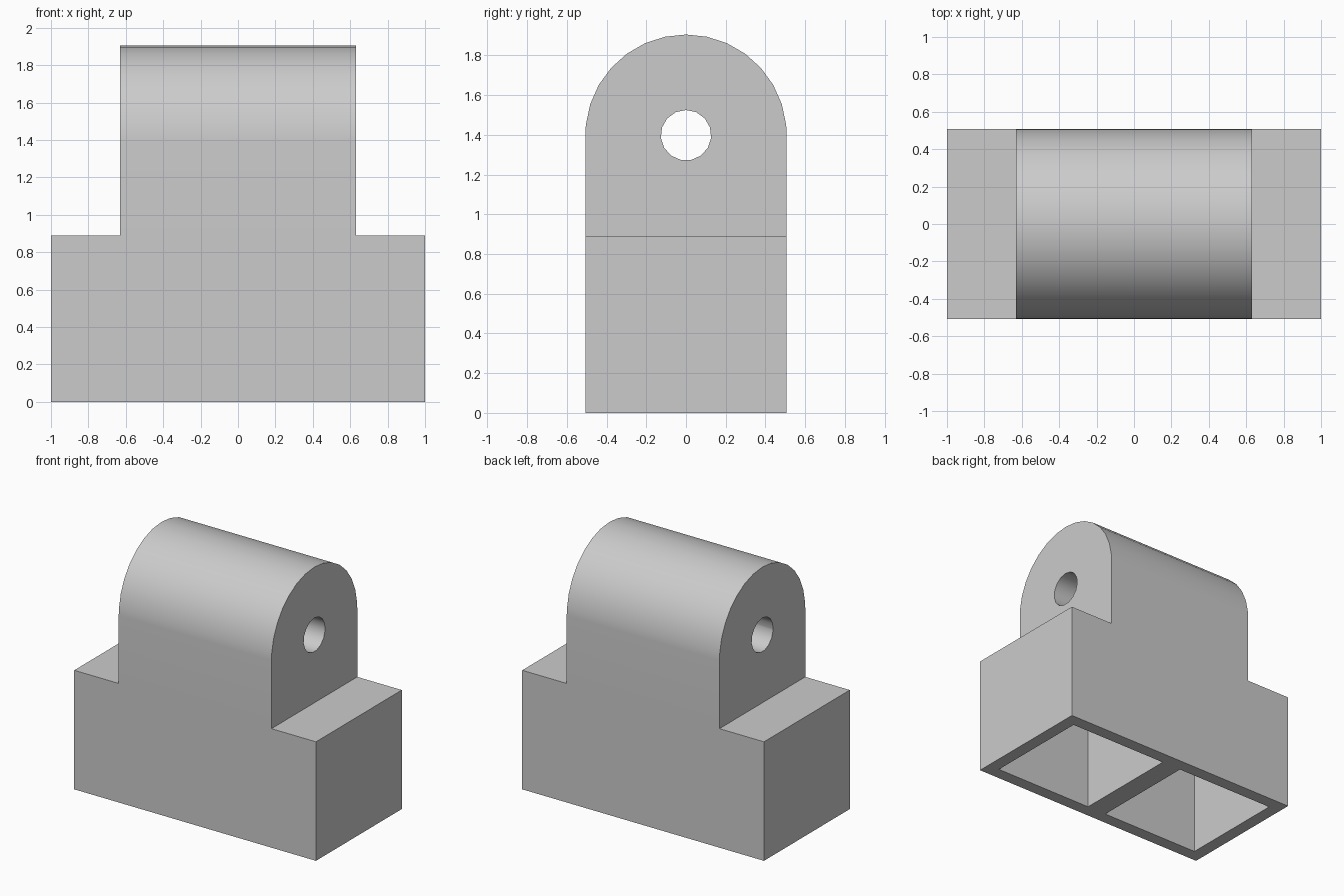
import bpy
import bmesh
from math import sin, cos, radians

default = bpy.data.objects.get("Cube")
if default:
    bpy.data.objects.remove(default, do_unlink=True)

HALF_DEPTH = 0.507     # half of the y size, also the lug radius
BASE_TOP = 0.89
LUG_HALF = 0.632
AXIS_Z = 1.398         # height of the pin hole axis
WALL = 0.095

grey = bpy.data.materials.new("plain grey")
grey.use_nodes = True
colour = (0.6, 0.6, 0.6, 1)
grey.diffuse_color = colour
grey.node_tree.nodes["Principled BSDF"].inputs["Base Color"].default_value = colour


def prism(name, outline, x0, x1):
    """Extrude a (y, z) outline along x."""
    bm = bmesh.new()
    face = bm.faces.new([bm.verts.new((x0, y, z)) for y, z in outline])
    side = bmesh.ops.extrude_face_region(bm, geom=[face])["geom"]
    verts = [v for v in side if isinstance(v, bmesh.types.BMVert)]
    bmesh.ops.translate(bm, verts=verts, vec=(x1 - x0, 0, 0))
    bmesh.ops.recalc_face_normals(bm, faces=bm.faces)
    mesh = bpy.data.meshes.new(name)
    bm.to_mesh(mesh)
    bm.free()
    mesh.materials.append(grey)
    obj = bpy.data.objects.new(name, mesh)
    bpy.context.collection.objects.link(obj)
    return obj


def rectangle(half, z0, z1):
    return [(-half, z0), (half, z0), (half, z1), (-half, z1)]


def arc(radius, angles):
    return [(radius * sin(radians(a)), AXIS_Z + radius * cos(radians(a))) for a in angles]


def combine(target, other, operation):
    """Apply a boolean and discard the second object."""
    mod = target.modifiers.new("combine", "BOOLEAN")
    mod.operation, mod.solver, mod.object = operation, "EXACT", other
    bpy.context.view_layer.objects.active = target
    bpy.ops.object.modifier_apply(modifier=mod.name)
    bpy.data.objects.remove(other, do_unlink=True)


# Base block joined with the round-topped lug
body = prism("bracket_body", rectangle(HALF_DEPTH, 0, BASE_TOP), -1, 1)
round_top = arc(HALF_DEPTH, [90, *range(84, -85, -12), -90])
lug_outline = [(-HALF_DEPTH, BASE_TOP), (HALF_DEPTH, BASE_TOP)] + round_top
lug = prism("lug", lug_outline, -LUG_HALF, LUG_HALF)
combine(body, lug, "UNION")

# Pin hole through the lug
hole = prism("pin_hole", arc(0.127, range(0, 360, 24)), -1, 1)
combine(body, hole, "DIFFERENCE")

# Two open pockets under the base, either side of a central rib
for side in (-1, 1):
    outline = rectangle(HALF_DEPTH - WALL, -0.1, BASE_TOP - WALL)
    pocket = prism("pocket", outline, side * 0.08, side * (1 - WALL))
    combine(body, pocket, "DIFFERENCE")

# Smooth the curved faces, keep the corners sharp
bpy.ops.object.select_all(action="DESELECT")
body.select_set(True)
bpy.context.view_layer.objects.active = body
bpy.ops.object.shade_smooth_by_angle(angle=radians(30))
